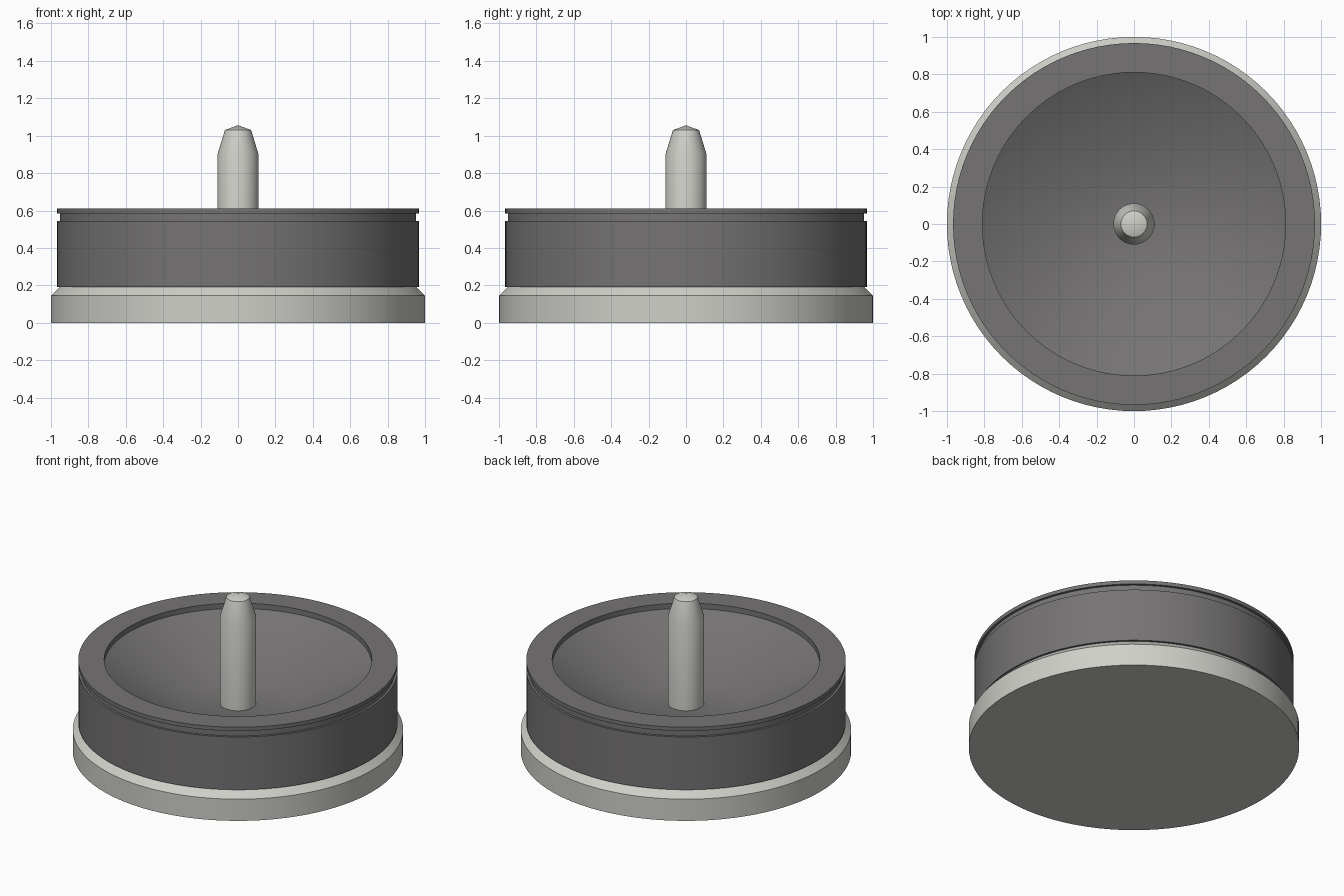
import bpy, bmesh, math

if "Cube" in bpy.data.objects:
    bpy.data.objects.remove(bpy.data.objects["Cube"], do_unlink=True)


def material(name, rgb):
    mat = bpy.data.materials.new(name)
    mat.use_nodes = True
    color = (*rgb, 1.0)
    mat.diffuse_color = color
    bsdf = mat.node_tree.nodes["Principled BSDF"]
    bsdf.inputs["Base Color"].default_value = color
    bsdf.inputs["Roughness"].default_value = 0.6
    return mat


def lathe(name, profile, mat, segments=96):
    """Spin a (radius, height) profile around the z axis."""
    bm = bmesh.new()
    verts = [bm.verts.new((r, 0, z)) for r, z in profile]
    edges = [bm.edges.new(pair) for pair in zip(verts, verts[1:])]
    bmesh.ops.spin(bm, geom=verts + edges, cent=(0, 0, 0), axis=(0, 0, 1),
                   angle=math.tau, steps=segments, use_duplicate=False)
    bmesh.ops.remove_doubles(bm, verts=bm.verts, dist=0.0001)
    bmesh.ops.recalc_face_normals(bm, faces=bm.faces)
    mesh = bpy.data.meshes.new(name)
    bm.to_mesh(mesh)
    bm.free()
    mesh.materials.append(mat)
    obj = bpy.data.objects.new(name, mesh)
    bpy.context.collection.objects.link(obj)
    bpy.ops.object.select_all(action='DESELECT')
    obj.select_set(True)
    bpy.context.view_layer.objects.active = obj
    bpy.ops.object.shade_smooth_by_angle(angle=math.radians(30))
    return obj


light_grey = material("light grey", (0.62, 0.63, 0.58))
dark_grey = material("dark grey", (0.18, 0.172, 0.174))

# Wide base disc with a chamfered top edge
lathe("base", [(0, 0), (1, 0), (1, 0.145), (0.95, 0.195), (0, 0.195)], light_grey)

# Drum with a groove under its lip and a conical bowl sunk into the top
lathe("bowl_body", [
    (0, 0.192), (0.967, 0.192), (0.967, 0.545), (0.952, 0.545),
    (0.952, 0.585), (0.967, 0.585), (0.967, 0.61), (0.81, 0.61),
    (0.81, 0.575), (0.32, 0.32), (0, 0.32)], dark_grey)

# Tapered centre pin with a shallow pointed tip
lathe("centre_pin", [(0, 0.3), (0.11, 0.3), (0.11, 0.9), (0.07, 1.03), (0, 1.056)],
      light_grey, segments=48)
